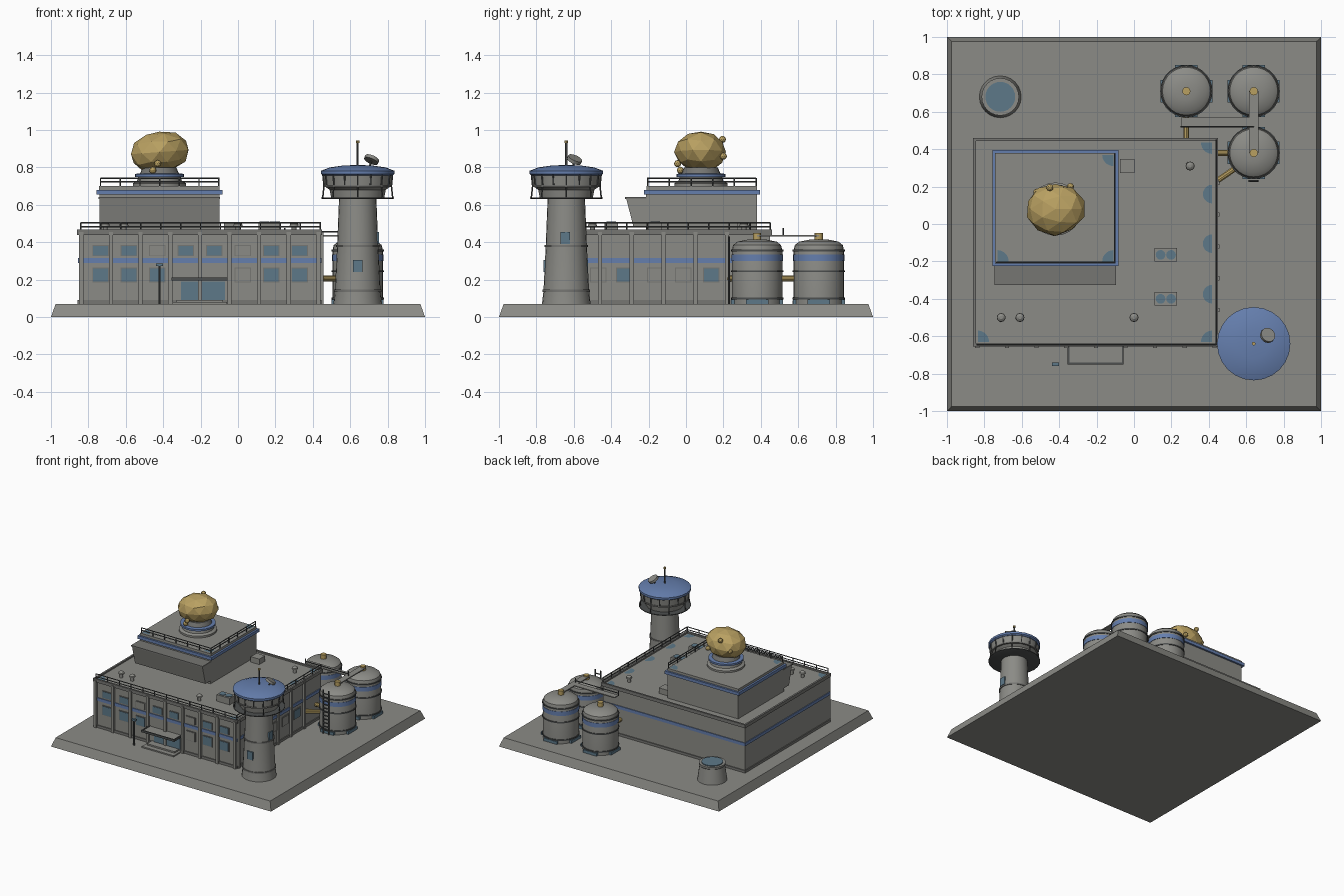
import bpy, bmesh, math, random
from mathutils import Vector, Matrix

cube = bpy.data.objects.get("Cube")
if cube:
    bpy.data.objects.remove(cube, do_unlink=True)
random.seed(4)


def material(name, r, g, b):
    m = bpy.data.materials.new(name)
    m.use_nodes = True
    m.diffuse_color = (r, g, b, 1)
    m.node_tree.nodes["Principled BSDF"].inputs["Base Color"].default_value = (r, g, b, 1)
    return m


CONCRETE = material("concrete", 0.26, 0.26, 0.24)
TRIM = material("trim grey", 0.18, 0.18, 0.17)
METAL = material("dark metal", 0.075, 0.08, 0.08)
BLUE = material("blue paint", 0.13, 0.21, 0.42)
GLASS = material("teal glass", 0.11, 0.19, 0.25)
GOLD = material("gold", 0.48, 0.35, 0.12)


def finish(name, bm, mat, smooth=False):
    bmesh.ops.recalc_face_normals(bm, faces=bm.faces)
    mesh = bpy.data.meshes.new(name)
    bm.to_mesh(mesh)
    bm.free()
    mesh.materials.append(mat)
    ob = bpy.data.objects.new(name, mesh)
    bpy.context.collection.objects.link(ob)
    if smooth:
        bpy.ops.object.select_all(action='DESELECT')
        ob.select_set(True)
        bpy.context.view_layer.objects.active = ob
        bpy.ops.object.shade_smooth_by_angle(angle=math.radians(35))
    return ob


def boxes(name, mat, *items):
    """Each item is x0, x1, y0, y1, z0, z1."""
    bm = bmesh.new()
    for x0, x1, y0, y1, z0, z1 in items:
        size = Matrix.Diagonal((x1 - x0, y1 - y0, z1 - z0, 1))
        mid = Matrix.Translation(((x0 + x1) / 2, (y0 + y1) / 2, (z0 + z1) / 2))
        bmesh.ops.create_cube(bm, size=1, matrix=mid @ size)
    return finish(name, bm, mat)


def rods(name, mat, r, pairs, n=6):
    bm = bmesh.new()
    for a, b in pairs:
        a, b = Vector(a), Vector(b)
        turn = (b - a).to_track_quat('Z', 'Y').to_matrix().to_4x4()
        bmesh.ops.create_cone(bm, cap_ends=True, segments=n, radius1=r, radius2=r,
                              depth=(b - a).length, matrix=Matrix.Translation((a + b) / 2) @ turn)
    return finish(name, bm, mat, n > 6)


def lathe(name, mat, x, y, profile, n=24):
    """Closed solid of revolution from (radius, z) points."""
    bm = bmesh.new()
    rings = [[bm.verts.new((x + r * math.cos(math.tau * i / n), y + r * math.sin(math.tau * i / n), z))
              for i in range(n)] for r, z in profile]
    for a, b in zip(rings, rings[1:]):
        for i in range(n):
            j = (i + 1) % n
            bm.faces.new((a[i], a[j], b[j], b[i]))
    bm.faces.new(rings[0])
    bm.faces.new(rings[-1])
    return finish(name, bm, mat, True)


def prism(name, mat, x0, x1, outline):
    """Extrude a (y, z) outline along x."""
    bm = bmesh.new()
    face = bm.faces.new([bm.verts.new((x0, y, z)) for y, z in outline])
    out = bmesh.ops.extrude_face_region(bm, geom=[face])["geom"]
    bmesh.ops.translate(bm, vec=(x1 - x0, 0, 0), verts=[v for v in out if isinstance(v, bmesh.types.BMVert)])
    return finish(name, bm, mat)


def railing(name, corners, z, h, step=0.11):
    pairs = []
    for (ax, ay), (bx, by) in zip(corners, corners[1:]):
        count = max(1, round(math.hypot(bx - ax, by - ay) / step))
        for k in (0.55, 1):
            pairs.append(((ax, ay, z + h * k), (bx, by, z + h * k)))
        for i in range(count + 1):
            px, py = ax + (bx - ax) * i / count, ay + (by - ay) * i / count
            pairs.append(((px, py, z), (px, py, z + h)))
    rods(name, METAL, 0.004, pairs)


def roof_patch(name, x, y, z, start, sweep, r=0.055):
    bm = bmesh.new()
    arc = [start + sweep * i / 10 for i in range(11)]
    pts = [(x, y)] + [(x + r * math.cos(a), y + r * math.sin(a)) for a in arc]
    bm.faces.new([bm.verts.new((px, py, z)) for px, py in pts])
    finish(name, bm, GLASS)


# Ground slab with sloped edges
bm = bmesh.new()
bmesh.ops.create_cube(bm, size=2, matrix=Matrix.Translation((0, 0, 0.035)) @ Matrix.Diagonal((1, 1, 0.035, 1)))
for v in bm.verts:
    if v.co.z > 0.05:
        v.co.x *= 0.975
        v.co.y *= 0.975
finish("ground_slab", bm, CONCRETE)

# Main hall
X0, X1, Y0, Y1, G, R = -0.85, 0.44, -0.645, 0.45, 0.07, 0.455
boxes("main_hall", CONCRETE, (X0, X1, Y0, Y1, G, R))
boxes("hall_plinth", TRIM, (X0 - .007, X1 + .007, Y0 - .007, Y1 + .007, G, 0.09))
boxes("hall_blue_band", BLUE, (X0 - .006, X1 + .006, Y0 - .006, Y1 + .006, 0.29, 0.315))
boxes("roof_rim", TRIM, (X0 - .01, X1 + .01, Y0 - .01, Y0 + .005, .44, .467),
      (X0 - .01, X1 + .01, Y1 - .005, Y1 + .01, .44, .467),
      (X0 - .01, X0 + .005, Y0, Y1, .44, .467), (X1 - .005, X1 + .01, Y0, Y1, .44, .467))
boxes("front_pilasters", CONCRETE, *[(x - .011, x + .011, Y0 - .017, Y0, G, .455)
                                   for x in [-0.838 + 0.1585 * i for i in range(9)]])
side_y = [-0.63 + 0.17 * i for i in range(6)]
boxes("side_pilasters", CONCRETE, *[(X1, X1 + .017, y - .011, y + .011, G, .455) for y in side_y])

# Windows with frames, a few of them shuttered
front = [(-0.735 + 0.152 * i, z, h, i in dark) for z, h, dark in ((.355, .025, (2, 5)), (.225, .035, (5,)))
         for i in range(8) if z > .3 or i not in (3, 4)]
boxes("front_window_frames", TRIM, *[(x - .044, x + .044, Y0 - .005, Y0, z - h - .004, z + h + .004)
                                     for x, z, h, s in front])
for label, mat, shut in (("lit", GLASS, False), ("shuttered", CONCRETE, True)):
    boxes("front_windows_" + label, mat, *[(x - .039, x + .039, Y0 - .008, Y0, z - h, z + h)
                                           for x, z, h, s in front if s == shut])
side = [(-0.47, True), (-0.33, False), (-0.165, True), (-0.015, True), (0.135, False)]
boxes("side_window_frames", TRIM, *[(X1, X1 + .005, y - .044, y + .044, .186, .264) for y, s in side])
for label, mat, shut in (("lit", GLASS, False), ("shuttered", CONCRETE, True)):
    boxes("side_windows_" + label, mat, *[(X1, X1 + .008, y - .039, y + .039, .19, .26)
                                          for y, s in side if s == shut])

# Entrance: doors, steps, canopy and lamp post
boxes("entrance_doors", GLASS, (-.305, -.215, Y0 - .008, Y0, .09, .19), (-.205, -.07, Y0 - .008, Y0, .09, .19))
boxes("entrance_steps", CONCRETE, (-.35, -.06, -.75, Y0, G, .08), (-.33, -.08, -.71, Y0, .08, .092))
boxes("entrance_canopy", CONCRETE, (-.35, -.06, -.745, Y0, .197, .207))
boxes("canopy_edge", METAL, (-.355, -.055, -.75, -.74, .195, .212),
      (-.355, -.345, -.75, Y0, .195, .212), (-.065, -.055, -.75, Y0, .195, .212))
rods("lamp_post", METAL, 0.006, [((-.42, -.75, G), (-.42, -.75, .28))])
boxes("lamp_head", GLASS, (-.438, -.402, -.76, -.74, .273, .287))
railing("hall_railing", [(X0 + .01, Y0), (X1, Y0), (X1, Y1)], R, 0.05)

# Roof equipment
for i, (x, y) in enumerate([(-.71, -.5), (-.61, -.5), (0, -.5), (.3, .31)]):
    lathe(f"roof_vent_{i}", CONCRETE, x, y, [(.013, R), (.013, .485), (.024, .487), (.022, .498), (.009, .507)], 12)
for i, y in enumerate((-.165, -.4)):
    boxes(f"cooling_unit_{i}", CONCRETE, (.11, .23, y - .036, y + .036, R, .508))
    for x in (.142, .198):
        lathe("cooling_fan", GLASS, x, y, [(.026, .505), (.026, .512)], 16)
boxes("roof_hatch", CONCRETE, (-.075, .003, .272, .348, R, .5))
for i, y in enumerate((.16, -.105, -.375)):
    roof_patch(f"roof_patch_{i}", .418, y, R + .003, math.pi / 2, math.pi, .05)
for i, (x, y, quarter) in enumerate([(.418, .435, 2), (.418, -.63, 1), (-.835, -.63, 0)]):
    roof_patch(f"roof_corner_patch_{i}", x, y, R + .003, quarter * math.pi / 2, math.pi / 2, .06)

# Upper storey with overhanging bay
boxes("upper_storey", CONCRETE, (-.74, -.1, -.215, .38, R, .655))
prism("slanted_bay", CONCRETE, -.74, -.1, [(-.21, .48), (-.28, .48), (-.32, .635), (-.21, .635)])
boxes("bay_lip", TRIM, (-.745, -.095, -.325, -.21, .632, .642))
boxes("upper_blue_band", BLUE, (-.757, -.083, -.225, .395, .655, .68))
boxes("upper_roof", CONCRETE, (-.742, -.098, -.21, .38, .68, .7))
railing("upper_railing", [(-.735, -.205), (-.103, -.205), (-.103, .375)], .7, .043)
for i, (x, y, quarter) in enumerate([(-.11, .37, 2), (-.11, -.2, 1), (-.73, -.2, 0)]):
    roof_patch(f"upper_roof_patch_{i}", x, y, .703, quarter * math.pi / 2, math.pi / 2, .06)

# Faceted gold dome on its pedestal
DX, DY = -.42, .08
lathe("dome_pedestal", CONCRETE, DX, DY, [(.142, .7), (.142, .715), (.12, .725), (.115, .752)])
lathe("pedestal_blue_ring", BLUE, DX, DY, [(.132, .75), (.132, .765), (.11, .768)])
lathe("dome_collar", TRIM, DX, DY, [(.105, .765), (.09, .8)])
bm = bmesh.new()
bmesh.ops.create_icosphere(bm, subdivisions=2, radius=1)
for v in bm.verts:
    v.co *= random.uniform(0.94, 1.03)
    v.co = Vector((DX + .161 * v.co.x, DY + .141 * v.co.y, .882 + .113 * v.co.z + .012 * v.co.x))
for p in [(-.52, .17, .87), (-.45, .195, .95), (-.34, .2, .86), (-.43, -.045, .82), (-.455, -.03, .785)]:
    bmesh.ops.create_icosphere(bm, subdivisions=2, radius=.019, matrix=Matrix.Translation(p))
finish("gold_dome", bm, GOLD)

# Control tower
TX = TY = .64
TY = -TY
lathe("tower_shaft", CONCRETE, TX, TY, [(.13, G), (.122, .14), (.11, .38), (.1, .63)])
for z, r in ((.14, .127), (.38, .116)):
    lathe("tower_ring", TRIM, TX, TY, [(r, z - .006), (r, z + .006)])
lathe("tower_deck", METAL, TX, TY, [(.185, .63), (.195, .634), (.195, .64)])
lathe("tower_cab", CONCRETE, TX, TY, [(.142, .64), (.15, .68), (.178, .7), (.184, .757)], 16)
spokes = [(math.cos(math.tau * i / 16), math.sin(math.tau * i / 16)) for i in range(16)]
rods("cab_mullions", METAL, .005, [((TX + c * .179, TY + s * .179, .7), (TX + c * .185, TY + s * .185, .76))
                                   for c, s in spokes])
rods("deck_posts", METAL, .004, [((TX + c * .187, TY + s * .187, .638), (TX + c * .18, TY + s * .18, .702))
                                 for c, s in spokes[::2]])
lathe("cab_sill", TRIM, TX, TY, [(.184, .695), (.184, .705)], 16)
lathe("tower_roof", BLUE, TX, TY, [(.185, .757), (.196, .765), (.196, .782), (.15, .8), (.08, .81), (.01, .813)])
rods("antenna", METAL, .006, [((TX, TY, .81), (TX, TY, .935))])
lathe("antenna_tip", GOLD, TX, TY, [(.01, .93), (.01, .943)], 8)
rods("dish_post", METAL, .006, [((.7, -.605, .79), (.712, -.598, .835))])
rods("dish", CONCRETE, .04, [((.711, -.599, .834), (.718, -.592, .85))], 16)
boxes("tower_windows", GLASS, (.614, .666, -.762, -.74, .24, .305), (.74, .754, -.67, -.62, .39, .455),
      (.614, .666, -.54, -.523, .24, .305))

# Storage tanks
for i, (x, y) in enumerate([(.28, .71), (.64, .71), (.64, .38)]):
    lathe(f"tank_{i}", CONCRETE, x, y, [(.135, G), (.135, .355), (.128, .385), (.105, .403), (.05, .414), (.02, .416)], 28)
    lathe(f"tank_blue_band_{i}", BLUE, x, y, [(.138, .3), (.138, .335)], 28)
    for z in (.1, .245, .355):
        lathe(f"tank_hoop_{i}", METAL, x, y, [(.14, z - .005), (.14, z + .005)], 28)
    lathe(f"tank_cap_{i}", GOLD, x, y, [(.022, .41), (.022, .45)], 12)
    boxes(f"tank_foot_plates_{i}", GLASS, (x - .06, x + .06, y - .139, y + .139, G, .093),
          (x - .139, x + .139, y - .06, y + .06, G, .093))
rods("gold_pipes", GOLD, .016, [((.28, .45, .205), (.28, .58, .205)), ((.44, .38, .205), (.51, .38, .205)),
                                ((.64, .5, .205), (.64, .59, .205)), ((.45, .235, .205), (.56, .31, .205))], 10)

# Catwalk over the tanks and access ladder
boxes("tank_catwalk", CONCRETE, (.615, .665, .38, .71, .432, .44), (.25, .66, .52, .57, .432, .44))
rods("catwalk_posts", METAL, .004, [((x, .52, .435), (x, .52, .475)) for x in (.25, .64)]
     + [((.25, .52, .455), (.64, .52, .455))])
rods("tank_ladder", METAL, .005, [((x, .23, G), (x, .23, .43)) for x in (.615, .665)]
     + [((.615, .23, .1 + .03 * i), (.665, .23, .1 + .03 * i)) for i in range(11)])

# Rear cistern with glass lid
lathe("rear_cistern", CONCRETE, -.715, .68, [(.112, G), (.095, .19), (.1, .195), (.1, .21)])
lathe("cistern_lid", GLASS, -.715, .68, [(.08, .205), (.08, .216)])
